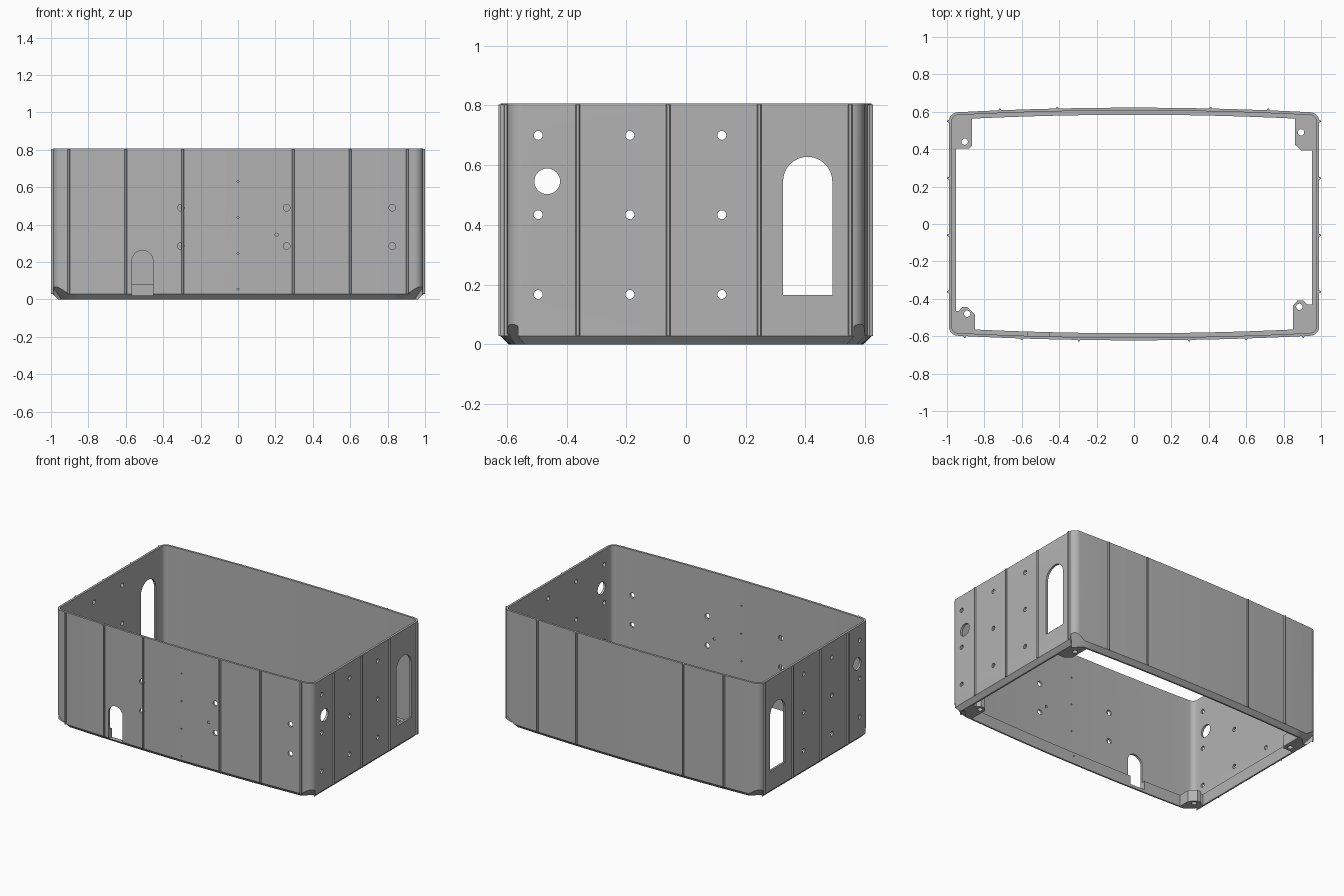
import bpy, bmesh
from math import sin, cos, pi, sqrt
from mathutils import Matrix, Vector

cube = bpy.data.objects.get("Cube")
if cube:
    bpy.data.objects.remove(cube, do_unlink=True)

grey = bpy.data.materials.new("grey_plastic")
grey.use_nodes = True
grey.diffuse_color = (0.45, 0.45, 0.45, 1)
grey.node_tree.nodes["Principled BSDF"].inputs["Base Color"].default_value = (0.45, 0.45, 0.45, 1)

HX, HY, BOW, R = 0.99, 0.622, 0.027, 0.05   # half sizes, wall bow, corner radius
HEIGHT = 0.806


def bowed(x):
    return HY - BOW * (x / HX) ** 2


def make_object(name, bm):
    bmesh.ops.recalc_face_normals(bm, faces=bm.faces)
    mesh = bpy.data.meshes.new(name)
    bm.to_mesh(mesh)
    bm.free()
    mesh.materials.append(grey)
    obj = bpy.data.objects.new(name, mesh)
    bpy.context.collection.objects.link(obj)
    return obj


def frame(a, b, h):
    return Matrix((a, b, h)).transposed()


X, Y, Z = Vector((1, 0, 0)), Vector((0, 1, 0)), Vector((0, 0, 1))
SIDE, FRONT, UP = frame(Y, Z, X), frame(X, Z, Y), frame(X, Y, Z)


def prism(bm, pts, lo, hi, axes):
    """Extrude a 2D outline from lo to hi in the given axes."""
    low, top = ([bm.verts.new(axes @ Vector((a, b, h))) for a, b in pts] for h in (lo, hi))
    n = len(pts)
    bm.faces.new(low)
    bm.faces.new(top[::-1])
    for i in range(n):
        bm.faces.new((low[i], top[i], top[(i + 1) % n], low[(i + 1) % n]))


def circle(a, b, r, n=24):
    return [(a + r * cos(2 * pi * i / n), b + r * sin(2 * pi * i / n)) for i in range(n)]


def arch(a0, a1, b0, b1, n=16):
    r, mid = (a1 - a0) / 2, (a0 + a1) / 2
    curve = [(mid + r * cos(pi * i / n), b1 - r + r * sin(pi * i / n)) for i in range(n + 1)]
    return [(a0, b0), (a1, b0)] + curve


def outline(d):
    """Bowed rectangle with round corners, moved inward by d."""
    cx = HX - R
    cy, r = bowed(cx) - R, max(R - d, 0.008)
    shift = R - d - r
    half = [(cx + shift + r * cos(pi / 2 * i / 8), cy + shift + r * sin(pi / 2 * i / 8)) for i in range(8)]
    xs = [cx * (1 - i / 8) for i in range(17)]
    half += [(x, bowed(x) - d) for x in xs]
    half += [(-x, y) for x, y in half[7::-1]]
    return half + [(-x, -y) for x, y in half]


def apply_boolean(obj, tool, operation):
    mod = obj.modifiers.new(operation.lower(), "BOOLEAN")
    mod.operation, mod.object, mod.solver = operation, tool, "EXACT"
    bpy.context.view_layer.objects.active = obj
    bpy.ops.object.modifier_apply(modifier=mod.name)
    bpy.data.objects.remove(tool, do_unlink=True)


# Wall shell with an inner ledge and a chamfered foot
profile = [(0, 0.028), (0, HEIGHT), (0.015, HEIGHT), (0.015, 0.08),
           (0.038, 0.08), (0.038, 0), (0.027, 0)]
bm = bmesh.new()
rings = [[bm.verts.new((x, y, z)) for x, y in outline(d)] for d, z in profile]
for k, ring in enumerate(rings):
    nxt = rings[(k + 1) % len(rings)]
    for i in range(len(ring)):
        j = (i + 1) % len(ring)
        bm.faces.new((ring[i], ring[j], nxt[j], nxt[i]))
shell = make_object("wall_shell", bm)

# Corner tabs, each with its own outline
tabs = [
    [(-0.957, 0.567), (-0.865, 0.567), (-0.865, 0.42), (-0.88, 0.405), (-0.957, 0.405)],
    [(0.957, 0.567), (0.86, 0.567), (0.86, 0.425), (0.895, 0.393), (0.957, 0.393)],
    [(-0.957, -0.567), (-0.85, -0.567), (-0.85, -0.486), (-0.89, -0.445),
     (-0.92, -0.445), (-0.937, -0.465), (-0.957, -0.465)],
    [(0.957, -0.567), (0.85, -0.567), (0.85, -0.437), (0.873, -0.41),
     (0.905, -0.41), (0.925, -0.43), (0.957, -0.43)],
]
bm = bmesh.new()
for tab in tabs:
    prism(bm, tab, 0, 0.08, UP)
apply_boolean(shell, make_object("corner_tabs", bm), "UNION")

# Cutters: side openings run through both end walls
bm = bmesh.new()
for y in (-0.495, -0.188, 0.12):
    for z in (0.167, 0.434, 0.70):
        prism(bm, circle(y, z, 0.015), -1.2, 1.2, SIDE)
prism(bm, circle(-0.465, 0.546, 0.043, 32), -1.2, 1.2, SIDE)
prism(bm, arch(0.325, 0.49, 0.165, 0.628), -1.2, 1.2, SIDE)
# Front wall openings
for x in (-0.305, 0.26, 0.825):
    for z in (0.285, 0.49):
        prism(bm, circle(x, z, 0.018), -0.8, -0.45, FRONT)
prism(bm, circle(0.207, 0.345, 0.009, 12), -0.8, -0.45, FRONT)
for z in (0.055, 0.245, 0.438, 0.63):
    prism(bm, circle(0, z, 0.005, 8), -0.8, -0.45, FRONT)
prism(bm, arch(-0.567, -0.455, 0.02, 0.262), -0.8, -0.45, FRONT)
# Screw holes in the tabs
for x, y in ((-0.905, 0.44), (0.893, 0.49), (-0.892, -0.48), (0.884, -0.443)):
    prism(bm, circle(x, y, 0.017), -0.1, 0.2, UP)
# Slanted cuts under the corners
u = 1.463 / sqrt(2)
for sx in (-1, 1):
    for sy in (-1, 1):
        out = Vector((sx, sy, 0)).normalized()
        wedge = [(u - 0.05, -0.05), (u + 0.4, -0.05), (u + 0.4, 0.4)]
        prism(bm, wedge, -0.3, 0.3, frame(out, Z, out.cross(Z)))
apply_boolean(shell, make_object("cutters", bm), "DIFFERENCE")

# Thin vertical ribs on the outside
bm = bmesh.new()


def rib(x, y, normal):
    side = normal.cross(Z)
    pts = [(-0.009, -0.004), (-0.004, 0.009), (0.004, 0.009), (0.009, -0.004)]
    base = Vector((x, y, 0))
    world = [base + side * s + normal * n for s, n in pts]
    prism(bm, [(p.x, p.y) for p in world], 0.028, HEIGHT - 0.002, UP)


for s in (-1, 1):
    for x in (0.295, 0.6, 0.905):
        rib(s * x, -bowed(x), -Y)
    for x in (0.41, 0.717):
        rib(s * x, bowed(x), Y)
    for y in (-0.363, -0.06, 0.245, 0.55):
        rib(s * HX, y, s * X)
make_object("outer_ribs", bm)

# Smooth the rounded walls and holes, keep the edges sharp
bpy.ops.object.select_all(action="DESELECT")
shell.select_set(True)
bpy.context.view_layer.objects.active = shell
bpy.ops.object.shade_smooth_by_angle(angle=pi / 6)
